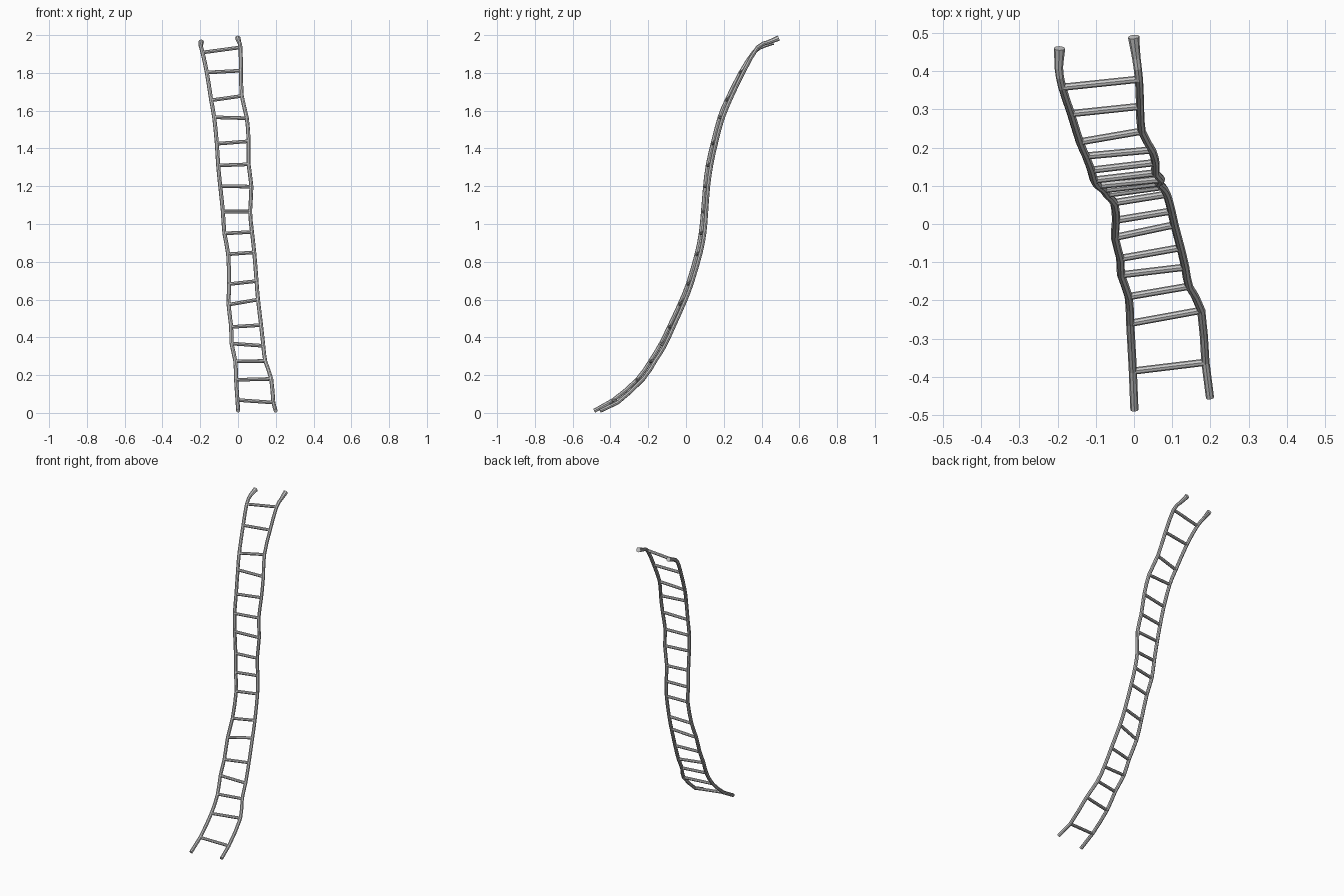
import bpy
from mathutils import Vector

# One row per rung: left x, y, z and right x, y, z
RUNGS = [
    (-.003, -.385, .068, .187, -.362, .055),
    (-.010, -.260, .175, .176, -.226, .180),
    (-.014, -.190, .273, .144, -.163, .275),
    (-.034, -.133, .367, .134, -.113, .355),
    (-.036, -.090, .455, .122, -.062, .465),
    (-.050, -.035, .573, .106, -.002, .600),
    (-.047, .010, .682, .098, .034, .698),
    (-.052, .056, .840, .086, .078, .850),
    (-.072, .078, .950, .074, .098, .958),
    (-.080, .090, 1.066, .064, .107, 1.066),
    (-.094, .101, 1.200, .071, .117, 1.198),
    (-.105, .115, 1.310, .056, .134, 1.316),
    (-.112, .141, 1.425, .056, .161, 1.438),
    (-.126, .178, 1.565, .047, .194, 1.560),
    (-.142, .215, 1.655, .020, .243, 1.678),
    (-.165, .289, 1.802, .016, .308, 1.812),
    (-.188, .358, 1.908, .013, .379, 1.935),
]


def soften(points):
    """Add one curved in-between point to each span of a path."""
    pts = [Vector(p) for p in points]
    out = [pts[0]]
    for i in range(len(pts) - 1):
        a, b = pts[i], pts[i + 1]
        mid = (a + b) / 2
        if 0 < i < len(pts) - 2:
            mid = (9 * (a + b) - pts[i - 1] - pts[i + 2]) / 16
        out += [mid, b]
    return out


def tube(name, points, radius, flare=()):
    """Faceted, capped tube along a path; flare scales the last points."""
    curve = bpy.data.curves.new(name, 'CURVE')
    curve.dimensions = '3D'
    curve.bevel_depth = radius
    curve.bevel_resolution = 2
    curve.use_fill_caps = True
    spline = curve.splines.new('POLY')
    spline.points.add(len(points) - 1)
    for p, co in zip(spline.points, points):
        p.co = (*co, 1)
    for i, scale in enumerate(reversed(flare), 1):
        spline.points[-i].radius = scale
    spline.use_smooth = False
    obj = bpy.data.objects.new(name, curve)
    bpy.context.collection.objects.link(obj)
    bpy.ops.object.select_all(action='DESELECT')
    obj.select_set(True)
    bpy.context.view_layer.objects.active = obj
    bpy.ops.object.convert(target='MESH')


# Side ropes, with loose ends that widen at the top
left = [(.001, -.486, .011)] + [r[:3] for r in RUNGS] + [(-.197, .410, 1.943), (-.195, .460, 1.963)]
right = [(.199, -.455, .011)] + [r[3:] for r in RUNGS] + [(.006, .435, 1.962), (-.001, .490, 1.984)]
tube("left_rope", soften(left), .0107, (1.05, 1.2, 1.4))
tube("right_rope", soften(right), .0107, (1.05, 1.2, 1.4))

# Rungs
for n, r in enumerate(RUNGS, 1):
    tube(f"rung_{n:02d}", [r[:3], r[3:]], .0095)
